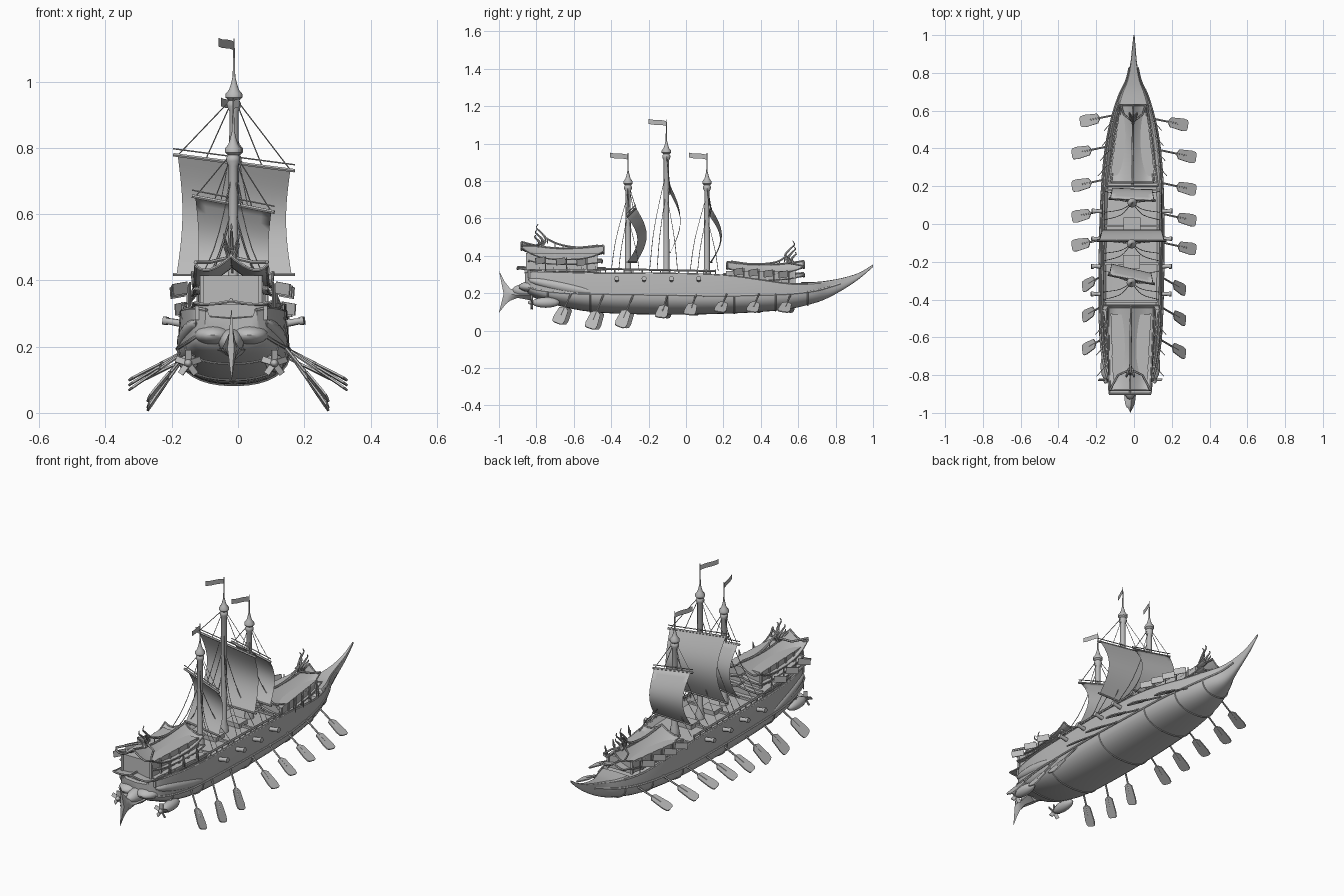
import bpy, bmesh, math
from mathutils import Vector, Matrix

if "Cube" in bpy.data.objects:
    bpy.data.objects.remove(bpy.data.objects["Cube"])

GREY = (0.5, 0.5, 0.5, 1)
mat = bpy.data.materials.new("plain_grey")
mat.use_nodes = True
mat.diffuse_color = GREY
mat.node_tree.nodes["Principled BSDF"].inputs["Base Color"].default_value = GREY
SIDES = ((-1, "right"), (1, "left"))


def finish(name, bm, skew=True, angle=40):
    bmesh.ops.recalc_face_normals(bm, faces=bm.faces)
    for v in bm.verts:  # the ship stands very slightly askew
        if skew:
            v.co.x += 0.011 * (v.co.y - 1)
    me = bpy.data.meshes.new(name)
    bm.to_mesh(me)
    bm.free()
    ob = bpy.data.objects.new(name, me)
    bpy.context.collection.objects.link(ob)
    me.materials.append(mat)
    bpy.ops.object.select_all(action="DESELECT")
    ob.select_set(True)
    bpy.context.view_layer.objects.active = ob
    bpy.ops.object.shade_smooth_by_angle(angle=math.radians(angle))


def smooth(pts, n=4):
    """Catmull-Rom through tuples of any length."""
    p = [Vector(q) for q in pts]
    p = [2 * p[0] - p[1]] + p + [2 * p[-1] - p[-2]]
    out = []
    for a, b, c, d in zip(p, p[1:], p[2:], p[3:]):
        for i in range(n):
            t = i / n
            out.append(b + (c - a) * t / 2 + (2 * a - 5 * b + 4 * c - d) * t * t / 2
                       + (3 * b - a - 3 * c + d) * t ** 3 / 2)
    return out + [p[-2]]


def loft(bm, rings, closed=True, caps=True):
    vs = [[bm.verts.new(c) for c in r] for r in rings]
    n = len(vs[0])
    for a, b in zip(vs, vs[1:]):
        for i in range(n if closed else n - 1):
            j = (i + 1) % n
            bm.faces.new((a[i], a[j], b[j], b[i]))
    if caps:
        bm.faces.new(vs[0])
        bm.faces.new(vs[-1])


def tube(bm, pts, r, r2=None, n=6):
    pts = [Vector(p) for p in pts]
    r2 = r if r2 is None else r2
    rings = []
    for i, p in enumerate(pts):
        d = pts[min(i + 1, len(pts) - 1)] - pts[max(i - 1, 0)]
        m = d.to_track_quat("Z", "Y").to_matrix()
        k = r + (r2 - r) * i / (len(pts) - 1)
        rings.append([p + m @ Vector((k * math.cos(a), k * math.sin(a), 0))
                      for a in (math.tau * j / n for j in range(n))])
    loft(bm, rings)


def box(bm, c, s, rot=None):
    m = Matrix.Translation(c) @ (rot or Matrix()) @ Matrix.Diagonal((*s, 1))
    bmesh.ops.create_cube(bm, size=1, matrix=m)


def ball(bm, c, s, rot=None):
    m = Matrix.Translation(c) @ (rot or Matrix()) @ Matrix.Diagonal((*s, 1))
    bmesh.ops.create_uvsphere(bm, u_segments=16, v_segments=10, radius=1, matrix=m)


# Hull: stations of y, half width, keel, widest height, gunwale
stations = smooth([(-.86, .08, .215, .25, .31), (-.81, .122, .175, .22, .315), (-.65, .155, .125, .2, .31),
                   (-.45, .166, .095, .195, .305), (-.1, .168, .085, .19, .305), (.2, .16, .09, .185, .295),
                   (.4, .143, .1, .19, .27), (.55, .115, .115, .195, .25), (.68, .075, .145, .21, .25),
                   (.76, .038, .175, .23, .26), (.85, .018, .225, .26, .28), (.93, .01, .28, .295, .308),
                   (1, .003, .34, .345, .352)])


def belly(s, grow=0):
    y, w, b, m, t = s
    pts = []
    for i in range(17):
        c, d = math.cos(math.pi * i / 16), math.sin(math.pi * i / 16)
        pts.append(((w + grow) * math.copysign(abs(c) ** .88, c), y, m - (m - b + grow) * abs(d) ** .88))
    return pts


bm = bmesh.new()
rings = []
for s in stations:
    y, w, b, m, t = s
    sink = .02 if y < .6 else (m - t) * .2  # sunken deck, rounded over at the bow
    rings.append([(0, y, t - sink * 1.3), (w * .8, y, t - sink), (w * .9, y, t), (w * .96, y, t)] + belly(s)
                 + [(-w * .96, y, t), (-w * .9, y, t), (-w * .8, y, t - sink)])
loft(bm, rings)
finish("hull", bm)

bm = bmesh.new()
for s in stations[6:36:5]:
    tube(bm, belly(s, .001), .004)
for sx, _ in SIDES:
    tube(bm, [(sx * s[1], s[0], s[3]) for s in stations[2:40]], .006)
    tube(bm, [(sx * s[1] * .93, s[0], s[4]) for s in stations[:32]], .006)
finish("hull_ribs_and_rails", bm)

# Deck rail, hatches and cross beams
bm = bmesh.new()
for sx, _ in SIDES:
    tube(bm, [(sx * .152, -.43, .33), (sx * .15, .16, .318)], .006)
    for i in range(13):
        tube(bm, [(sx * .152, -.43 + i * .049, .29), (sx * .152, -.43 + i * .049, .328)], .004)
for y in (-.41, -.21, -.01, .18):
    box(bm, (0, y, .288), (.29, .012, .012))
for y in (-.2, 0):
    box(bm, (0, y, .292), (.09, .07, .025))
finish("deck_rail_and_hatches", bm)


# Curved roofs with lifted corners
def roof(name, y0, y1, w0, w1, eave, ridge, lift0, lift1, corner=.03):
    bm = bmesh.new()
    rows = []
    for j in range(17):
        v = j / 8 - 1
        lift = (lift0 if v < 0 else lift1) * v * v
        w = w0 + (w1 - w0) * (v + 1) / 2
        row = []
        for i in range(17):
            u = i / 8 - 1
            z = eave + (ridge - eave) * (1 - abs(u)) ** 1.6 + lift + corner * abs(u) ** 4 * v ** 4
            row.append((u * w, y0 + (y1 - y0) * (v + 1) / 2, z))
        rows.append(row)
    loft(bm, rows, closed=False, caps=False)
    bmesh.ops.solidify(bm, geom=bm.faces[:], thickness=.008)
    tube(bm, [Vector(r[8]) + Vector((0, 0, .004)) for r in rows], .005)
    for k in (0, -1):
        tube(bm, rows[k], .005)
        tube(bm, [r[k] for r in rows], .004)
    finish(name, bm)


def cabin(name, y0, y1, w0, w1, z0, z1):
    bm = bmesh.new()
    loft(bm, [[(-w, y, z0), (w, y, z0), (w * 1.06, y, z1), (-w * 1.06, y, z1)] for y, w in ((y0, w0), (y1, w1))])
    for i in range(6):
        t = i / 5
        for sx, _ in SIDES:
            x = sx * (w0 + (w1 - w0) * t) * 1.03
            box(bm, (x, y0 + (y1 - y0) * t, (z0 + z1) / 2), (.012, .012, z1 - z0))
    finish(name, bm)


cabin("stern_cabin_lower", -.84, -.46, .1, .135, .28, .33)
roof("stern_lower_eave", -.9, -.43, .11, .15, .315, .33, .008, .003, .01)
cabin("stern_cabin_upper", -.85, -.48, .085, .1, .325, .415)
roof("stern_middle_eave", -.84, -.45, .11, .13, .355, .375, .01, .003, .01)
roof("stern_roof", -.88, -.44, .108, .122, .38, .437, .035, .015)
cabin("bow_cabin", .22, .58, .115, .07, .25, .32)
roof("bow_lower_eave", .2, .63, .135, .075, .27, .295, .005, .01, .015)
roof("bow_roof", .22, .63, .112, .066, .302, .35, .015, .02, .02)


# Curled ridge ornaments and ridge crests
def ornament(name, y, z, lean):
    bm = bmesh.new()
    for k in range(3):
        s = 1 - k * .25
        path = [(0, 0), (-.02, .04), (.005, .075), (.03, .1), (.02, .12)]
        for sx in (-1, 1) if k else (0,):
            tube(bm, smooth([(sx * b * .2, y + lean * (a * s + k * .012), z + b * s) for a, b in path]), .009, .002)
    finish(name, bm)


ornament("stern_ornament", -.77, .45, -1)
ornament("bow_ornament", .55, .36, 1)
bm = bmesh.new()
for path in ([(-.76, .5), (-.68, .462), (-.58, .445), (-.47, .455)], [(.24, .37), (.36, .355), (.48, .366), (.54, .4)]):
    pts = smooth([(0, y, z) for y, z in path])
    tube(bm, pts, .006)
    for p in pts[1::2]:
        tube(bm, [p, p - Vector((0, 0, .025))], .003)
for sx, _ in SIDES:
    tube(bm, [(0, -.77, .47), (sx * .065, -.8, .455), (sx * .108, -.88, .455)], .006)
    tube(bm, [(0, .54, .365), (sx * .05, .58, .355), (sx * .066, .63, .345)], .005)
finish("ridge_crests", bm)

# Small banners beside both cabins
bm = bmesh.new()
for sx, _ in SIDES:
    for y, x, z in ((-.78, .125, .375), (-.67, .13, .37), (-.56, .135, .365), (.28, .13, .315),
                    (.36, .12, .31), (.44, .11, .305), (.52, .1, .3)):
        rot = Matrix.Rotation(sx * -.85, 4, "Z") @ Matrix.Rotation(sx * .12, 4, "Y")
        box(bm, (sx * (x + .03), y, z), (.065, .004, .035), rot)
        tube(bm, [(sx * x, y + .03, z - .06), (sx * x, y + .03, z + .02)], .003)
finish("banners", bm)

# Stern: fish tail, swollen counter and screw pods
bm = bmesh.new()
upper = [(-.82, .215), (-.9, .207), (-.94, .225), (-.97, .262), (-1, .32)]
lower = [(-.82, .16), (-.9, .175), (-.94, .16), (-.965, .14), (-1, .095)]
mid = [(-.82, .19), (-.9, .19), (-.95, .195), (-.97, .195), (-.975, .195)]
rows = [[(x * k, y, z) for x, (y, z) in zip((.045, .032, .026, .018, .01), side)]
        for side, k in ((upper, .25), (mid, 1), (lower, .25), (mid, -1))]
loft(bm, list(zip(*rows)))
finish("tail_fin", bm)
bm = bmesh.new()
ball(bm, (0, -.83, .215), (.04, .1, .04))
for sx, _ in SIDES:
    ball(bm, (sx * .055, -.82, .235), (.058, .075, .03))
    ball(bm, (sx * .13, -.66, .235), (.03, .19, .03), Matrix.Rotation(-.2, 4, "X") @ Matrix.Rotation(sx * -.12, 4, "Z"))
finish("stern_bulges", bm)
for sx, side in SIDES:
    bm = bmesh.new()
    c = Vector((sx * .13, -.75, .15))
    ball(bm, c, (.028, .075, .028))
    tube(bm, [c, (sx * .1, -.72, .22)], .015)
    hub = c + Vector((0, -.075, 0))
    ball(bm, hub, (.012, .02, .012))
    for k in range(5):
        turn = Matrix.Rotation(math.tau * k / 5, 4, "Y")
        box(bm, hub + turn @ Vector((0, 0, .024)), (.02, .004, .032), turn @ Matrix.Rotation(.5, 4, "Z"))
    finish(side + "_screw_pod", bm)

# Bow whiskers, tucked beneath the beak
bm = bmesh.new()
for sx, _ in SIDES:
    for k in range(3):
        y = .64 + k * .035
        x = .055 - k * .014
        z = .175 + k * .014
        tube(bm, smooth([(sx * x, y, z), (sx * x * .75, y + .07, z + .005), (sx * x * .3, y + .13, z + .025)]), .006, .001)
finish("bow_whiskers", bm)

# Cannons
bm = bmesh.new()
for sx, _ in SIDES:
    for k in range(4):
        y = -.37 + k * .146
        tube(bm, [(sx * .13, y, .268), (sx * .17, y, .272), (sx * .21, y, .279)], .013, .009, 10)
        tube(bm, [(sx * .2, y, .277), (sx * .213, y, .279)], .013, n=10)
finish("cannons", bm)


# Masts with pennants, sails, yards and rigging
def mast(name, y, top, pole, head, foot, half, tilt, yaw, sway):
    bm = bmesh.new()
    prof = [(.024, .27), (.022, .31), (.016, .33), (.014, top - .045), (.021, top - .03), (.021, top - .02),
            (.016, top - .012), (.025, top - .004), (.025, top + .008), (.015, top + .02), (.01, top + .035),
            (.004, top + .06), (.002, pole), (.002, pole + .01)]
    loft(bm, [[(r * math.cos(a), y + r * math.sin(a), z)
               for a in (math.tau * j / 12 for j in range(12))] for r, z in prof])
    finish(name + "_mast", bm)
    bm = bmesh.new()
    rows = []
    for i in range(7):
        t = i / 6
        rows.append([(sway * t, y - .095 * t, pole + .012 * t + dz + .002 * math.sin(6 * t)) for dz in (-.026, 0)])
    loft(bm, rows, closed=False, caps=False)
    bmesh.ops.solidify(bm, geom=bm.faces[:], thickness=.002)
    finish(name + "_pennant", bm)
    bm = bmesh.new()
    rows = []
    for j in range(13):
        v = j / 12
        k = half * (1 - .09 * math.sin(math.pi * v) + .02 * v)
        row = []
        for i in range(9):
            u = i / 4 - 1
            z = head + (foot - head) * v - tilt * u * (1 - v)
            row.append((u * k, y + .02 - yaw * u + .055 * math.sin(math.pi * v), z))
        rows.append(row)
    loft(bm, rows, closed=False, caps=False)
    bmesh.ops.solidify(bm, geom=bm.faces[:], thickness=.008)
    finish(name + "_sail", bm, angle=60)
    bm = bmesh.new()
    e = half * 1.08
    for dz in (0, .018):
        tube(bm, [(sx * e, y + .016 - sx * yaw, head - sx * tilt * 1.1 + dz) for sx, _ in SIDES], .006 - dz * .2)
    tube(bm, [(sx * e, y + .02 - sx * yaw, foot) for sx, _ in SIDES], .005)
    finish(name + "_yards", bm)
    bm = bmesh.new()
    for sx, _ in SIDES:
        for f in (.5, 1):
            tube(bm, [(0, y, top), (sx * half * f, y + .018 - sx * f * yaw, head - sx * tilt * f)], .0018, n=4)
        for dy, h in ((-.09, head + .1), (-.05, head), (.06, head - .02)):
            a, b = Vector((0, y, h)), Vector((sx * .145, y + dy, .32))
            tube(bm, smooth([a, (a + b) / 2 - Vector((sx * .015, -dy * .2, .03)), b]), .0018, n=4)
    finish(name + "_rigging", bm)


mast("stern", -.31, .79, .94, .63, .365, .115, .022, .025, .02)
mast("main", -.105, .955, 1.12, .755, .418, .17, .022, 0, -.045)
mast("bow", .112, .79, .94, .63, .365, .115, .02, .005, -.04)

# Oars: outer ends reach lower and sweep further toward the stern
roots = (.57, .4, .228, .065, -.087, -.27, -.43, -.605)
drops = (.1, .1, .1, .085, .07, .02, .012, .04)
for sx, side in SIDES:
    bm = bmesh.new()
    for i, (y, z) in enumerate(zip(roots, drops)):
        rear = i > 4
        y -= sx * .01
        reach = .272 if rear else .285 if i == 0 else .328
        a = Vector((sx * (.09 if i == 0 else .145), y, .195))
        b = Vector((sx * reach, y - (.075 if rear else .04), z))
        d = (b - a).normalized()
        tube(bm, [a, b - d * .06], .005)
        w = d.cross(Vector((sx, 0, .3 if rear else 1))).normalized()
        n = d.cross(w) * .003
        prof = ((.115, .008), (.103, .026), (.03, .033), (.006, .029), (0, .018))
        loft(bm, [[b - d * l + w * h + n, b - d * l - w * h + n, b - d * l - w * h - n, b - d * l + w * h - n]
                  for l, h in prof])
    finish(side + "_oars", bm, skew=False)
